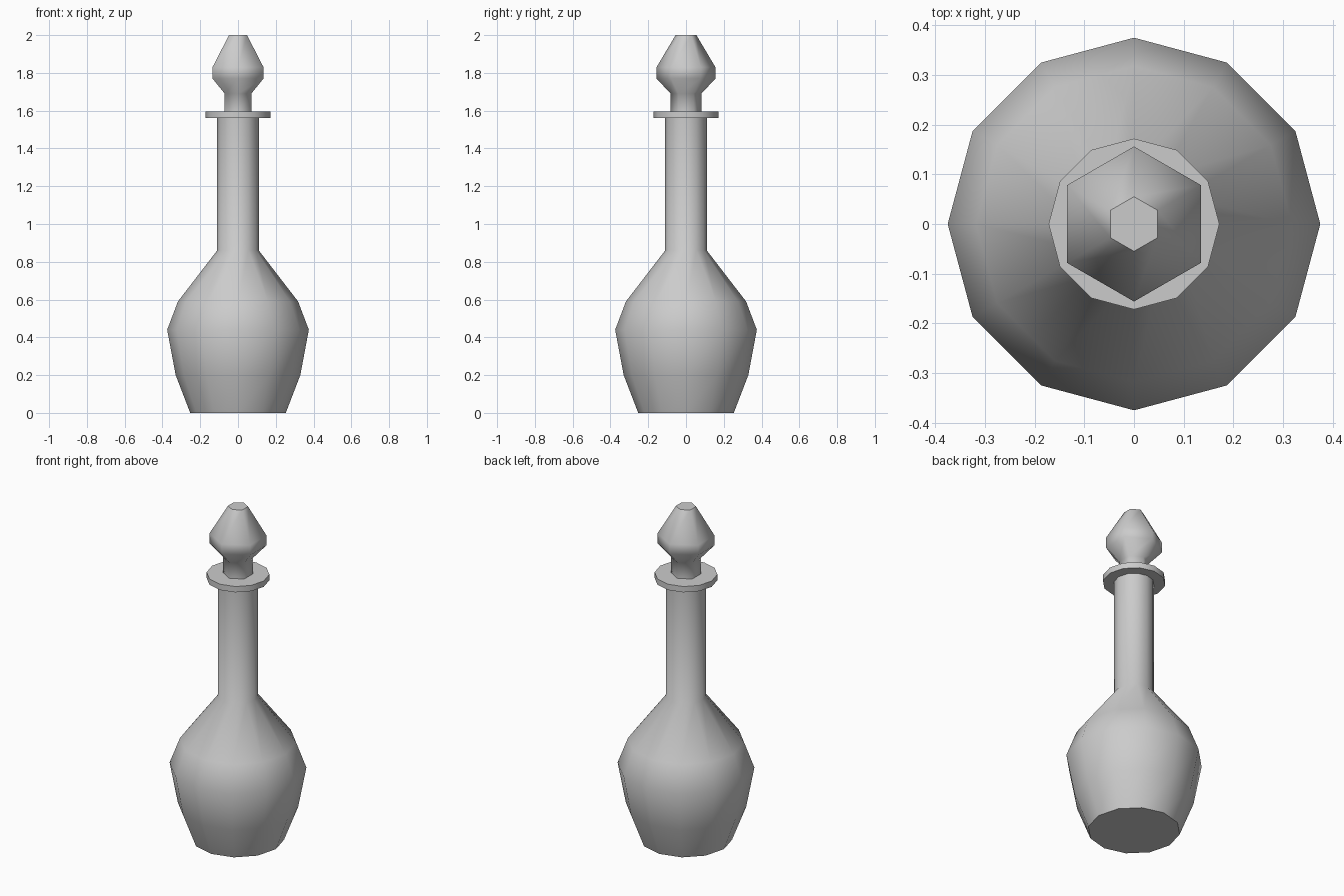
import bpy, bmesh, math

if "Cube" in bpy.data.objects:
    bpy.data.objects.remove(bpy.data.objects["Cube"])


def lathe(name, profile, sides, start=0.0):
    """Revolve (radius, z) points around z and cap both ends."""
    bm = bmesh.new()
    rings = []
    for r, z in profile:
        angles = [start + 2 * math.pi * i / sides for i in range(sides)]
        rings.append([bm.verts.new((r * math.cos(a), r * math.sin(a), z)) for a in angles])
    for low, high in zip(rings, rings[1:]):
        for i in range(sides):
            j = (i + 1) % sides
            bm.faces.new((low[i], low[j], high[j], high[i]))
    bm.faces.new(rings[0][::-1])
    bm.faces.new(rings[-1])
    mesh = bpy.data.meshes.new(name)
    bm.to_mesh(mesh)
    bm.free()
    obj = bpy.data.objects.new(name, mesh)
    bpy.context.collection.objects.link(obj)
    # Smooth around the sides, crisp at the rims
    bpy.ops.object.select_all(action='DESELECT')
    obj.select_set(True)
    bpy.context.view_layer.objects.active = obj
    bpy.ops.object.shade_smooth_by_angle(angle=math.radians(62))
    return obj


# Bottle: belly, shoulder, neck and flat lip
lathe("bottle", [(0.253, 0), (0.33, 0.2), (0.375, 0.44), (0.318, 0.59),
                 (0.11, 0.86), (0.11, 1.56), (0.172, 1.56), (0.172, 1.595)], 12)

# Six-sided stopper with corners on the y axis
lathe("stopper", [(0.081, 1.595), (0.081, 1.69), (0.156, 1.77),
                  (0.156, 1.83), (0.055, 2.0)], 6, math.pi / 2)
